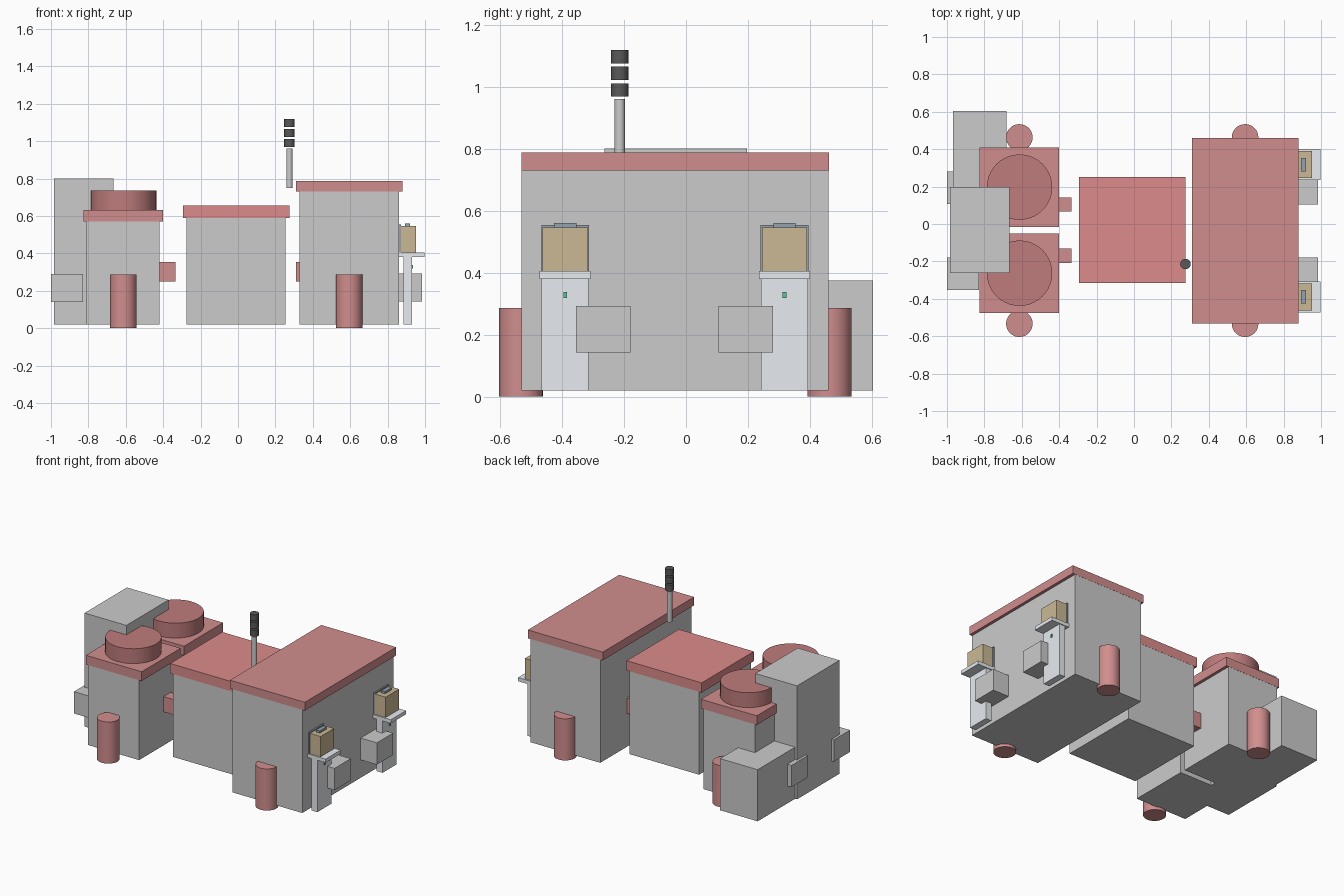
import bpy, math

if "Cube" in bpy.data.objects:
    bpy.data.objects.remove(bpy.data.objects["Cube"])


def material(name, rgb):
    m = bpy.data.materials.new(name)
    m.diffuse_color = (*rgb, 1)
    m.use_nodes = True
    m.node_tree.nodes["Principled BSDF"].inputs["Base Color"].default_value = m.diffuse_color
    return m


RED = material("red", (0.64, 0.27, 0.27))
MID_RED = material("bright_red", (0.72, 0.26, 0.26))
DARK_RED = material("dark_red", (0.52, 0.2, 0.2))
PALE = material("pale_metal", (0.8, 0.83, 0.87))
TAN = material("tan", (0.6, 0.48, 0.3))
SLATE = material("slate", (0.3, 0.36, 0.42))
BLACK = material("charcoal", (0.1, 0.1, 0.1))
GREEN = material("green", (0.1, 0.55, 0.3))


def finish(name, mat):
    o = bpy.context.object
    o.name = name
    if mat:
        o.data.materials.append(mat)
    return o


def box(name, x, y, z, mat=None):
    """Box from (min, max) pairs."""
    bpy.ops.mesh.primitive_cube_add(size=1, location=[sum(p) / 2 for p in (x, y, z)])
    o = bpy.context.object
    o.scale = [p[1] - p[0] for p in (x, y, z)]
    bpy.ops.object.transform_apply(location=False, rotation=False, scale=True)
    return finish(name, mat)


def cyl(name, x, y, r, z, mat=None, n=32):
    bpy.ops.mesh.primitive_cylinder_add(vertices=n, radius=r, depth=z[1] - z[0],
                                        location=(x, y, sum(z) / 2))
    o = finish(name, mat)
    bpy.ops.object.shade_smooth_by_angle(angle=math.radians(30))
    return o


def span(c, h):
    return (c - h, c + h)


# Large machine cabinet
box("large_cabinet", (0.33, 0.86), (-0.53, 0.46), (0.02, 0.73))
box("large_cabinet_roof", (0.31, 0.88), (-0.531, 0.461), (0.73, 0.787), RED)

# Middle cabinet
box("middle_cabinet", (-0.275, 0.255), (-0.314, 0.25), (0.02, 0.59))
box("middle_cabinet_roof", (-0.295, 0.275), (-0.315, 0.251), (0.59, 0.657), MID_RED)

# Pair of small cabinets with round caps and side connectors
for tag, cy, s in (("rear", 0.197, -1), ("front", -0.263, 1)):
    box(f"{tag}_small_cabinet", (-0.81, -0.42), span(cy, 0.211), (0.02, 0.57))
    box(f"{tag}_small_roof", (-0.825, -0.40), span(cy, 0.212), (0.57, 0.633), RED)
    cyl(f"{tag}_round_cap", -0.612, cy, 0.175, (0.63, 0.735), DARK_RED, 40)
    box(f"{tag}_inner_connector", (-0.45, -0.333), span(cy + s * 0.093, 0.038), (0.25, 0.355), RED)
    box(f"{tag}_large_connector", (0.31, 0.36), span(-0.033 - s * 0.165, 0.038), (0.25, 0.355), RED)
    # Grey chutes on both ends
    box(f"{tag}_left_chute", (-1.0, -0.83), span(cy - 0.003, 0.088), (0.14, 0.29))
    box(f"{tag}_right_chute", (0.84, 0.983), span(cy - 0.004, 0.088), (0.143, 0.293))

# Feed tower and low bin
box("feed_tower", (-0.983, -0.665), (-0.263, 0.197), (0.02, 0.8))
box("low_bin", (-0.968, -0.682), (0.15, 0.604), (0.02, 0.375))

# Red drums along both sides
for i, x in enumerate((-0.613, 0.594)):
    for j, y in enumerate((0.463, -0.533)):
        cyl(f"drum_{i}_{j}", x, y, 0.071, (0, 0.286), RED)

# Signal mast with stacked lamps
cyl("mast_pole", 0.275, -0.214, 0.017, (0.75, 0.961), None, 24)
for i, z in enumerate((0.968, 1.022, 1.075)):
    cyl(f"mast_lamp_{i}", 0.275, -0.214, 0.028, (z, z + 0.043), BLACK, 24)

# Work stands with crates at the right end
for tag, cy in (("rear", 0.318), ("front", -0.39)):
    box(f"{tag}_stand_post", (0.885, 0.93), span(cy, 0.076), (0.02, 0.38), PALE)
    box(f"{tag}_stand_shelf", (0.86, 0.997), span(cy, 0.082), (0.38, 0.405), PALE)
    box(f"{tag}_crate", (0.872, 0.952), span(cy, 0.073), (0.405, 0.545), TAN)
    box(f"{tag}_crate_back", (0.862, 0.872), span(cy, 0.077), (0.405, 0.553), SLATE)
    box(f"{tag}_crate_handle", (0.892, 0.92), span(cy, 0.036), (0.545, 0.56), SLATE)
    box(f"{tag}_stand_light", (0.93, 0.936), span(cy, 0.006), (0.318, 0.338), GREEN)
